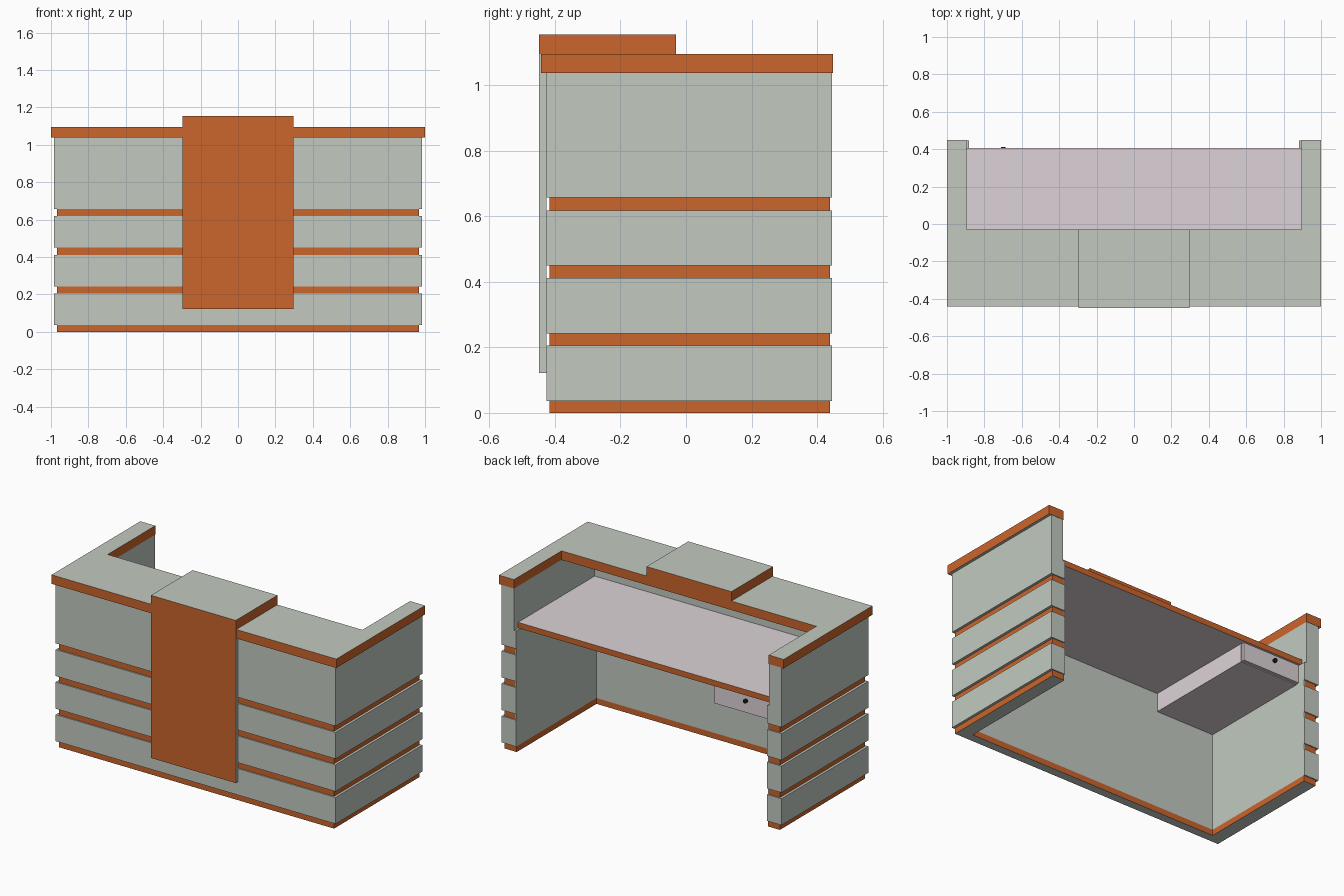
import bpy, bmesh

if "Cube" in bpy.data.objects:
    bpy.data.objects.remove(bpy.data.objects["Cube"])


def mat(name, rgb):
    m = bpy.data.materials.new(name)
    m.diffuse_color = (*rgb, 1)
    m.use_nodes = True
    m.node_tree.nodes["Principled BSDF"].inputs["Base Color"].default_value = m.diffuse_color
    return m


ORANGE = mat("orange", (0.6, 0.13, 0.025))
GREEN = mat("pale_green_grey", (0.54, 0.59, 0.53))
PINK = mat("pale_pink", (0.72, 0.65, 0.68))
BLACK = mat("black", (0.01, 0.01, 0.01))


def prism(name, pts, z0, z1, flat, side=None, side_dirs=None):
    """Extrude an outline; side faces use the side material, optionally only those facing side_dirs."""
    me = bpy.data.meshes.new(name)
    bm = bmesh.new()
    base = bm.faces.new([bm.verts.new((x, y, z0)) for x, y in pts])
    ext = bmesh.ops.extrude_face_region(bm, geom=[base], use_keep_orig=True)
    for v in ext["geom"]:
        if isinstance(v, bmesh.types.BMVert):
            v.co.z = z1
    bmesh.ops.recalc_face_normals(bm, faces=bm.faces)
    me.materials.append(flat)
    me.materials.append(side or flat)
    for f in bm.faces:
        vertical = abs(f.normal.z) < 0.5
        if vertical and (side_dirs is None or any(f.normal.x * dx + f.normal.y * dy > 0.9 for dx, dy in side_dirs)):
            f.material_index = 1
    bm.to_mesh(me)
    bm.free()
    ob = bpy.data.objects.new(name, me)
    bpy.context.collection.objects.link(ob)
    return ob


def u_shape(xo, xi, front, inner, back):
    """U outline, open at the back."""
    return [(-xo, front), (xo, front), (xo, back), (xi, back),
            (xi, inner), (-xi, inner), (-xi, back), (-xo, back)]


def box(name, x0, x1, y0, y1, z0, z1, flat, side=None, side_dirs=None):
    return prism(name, [(x0, y0), (x1, y0), (x1, y1), (x0, y1)], z0, z1, flat, side, side_dirs)


INNER = -0.362

# Cladding bands around three sides
for i, (z0, z1) in enumerate([(0.037, 0.205), (0.243, 0.412), (0.45, 0.618), (0.658, 0.772), (0.772, 1.038)]):
    xi = 0.895 if z0 > 0.7 else 0.882
    prism(f"wall_band_{i + 1}", u_shape(0.983, xi, -0.425, INNER, 0.446), z0, z1, GREEN)

# Recessed orange strips, with a grey lining closing the inside
for i, (z0, z1) in enumerate([(0.205, 0.243), (0.412, 0.45), (0.618, 0.658)]):
    prism(f"recess_strip_{i + 1}", u_shape(0.967, 0.89, -0.417, INNER - 0.01, 0.439), z0, z1, ORANGE)
    prism(f"inner_lining_{i + 1}", u_shape(0.89, 0.882, INNER - 0.01, INNER, 0.439), z0, z1, GREEN)
prism("plinth", u_shape(0.967, 0.882, -0.417, INNER, 0.439), 0, 0.037, GREEN, ORANGE)

# Counter top with orange edging
prism("counter_top", u_shape(1.0, 0.895, -0.442, -0.03, 0.448), 1.038, 1.095, GREEN, ORANGE)

# Raised centre: front panel and cap
box("front_panel", -0.298, 0.298, -0.448, -0.425, 0.122, 1.095, GREEN, ORANGE, [(0, -1)])
box("raised_cap", -0.298, 0.298, -0.448, -0.03, 1.095, 1.155, GREEN, ORANGE)

# Desk
box("desk_top", -0.895, 0.895, INNER, 0.407, 0.772, 0.808, PINK, ORANGE)

# Drawer unit under the desk
box("drawer_body", -0.882, -0.475, INNER, 0.373, 0.655, 0.772, PINK)
box("drawer_front", -0.88, -0.477, 0.378, 0.396, 0.657, 0.77, PINK)
bpy.ops.mesh.primitive_cylinder_add(vertices=16, radius=0.012, depth=0.016,
                                    location=(-0.7, 0.404, 0.733), rotation=(1.5708, 0, 0))
knob = bpy.context.object
knob.name = "drawer_knob"
knob.data.materials.append(BLACK)
bpy.ops.object.shade_smooth_by_angle()
